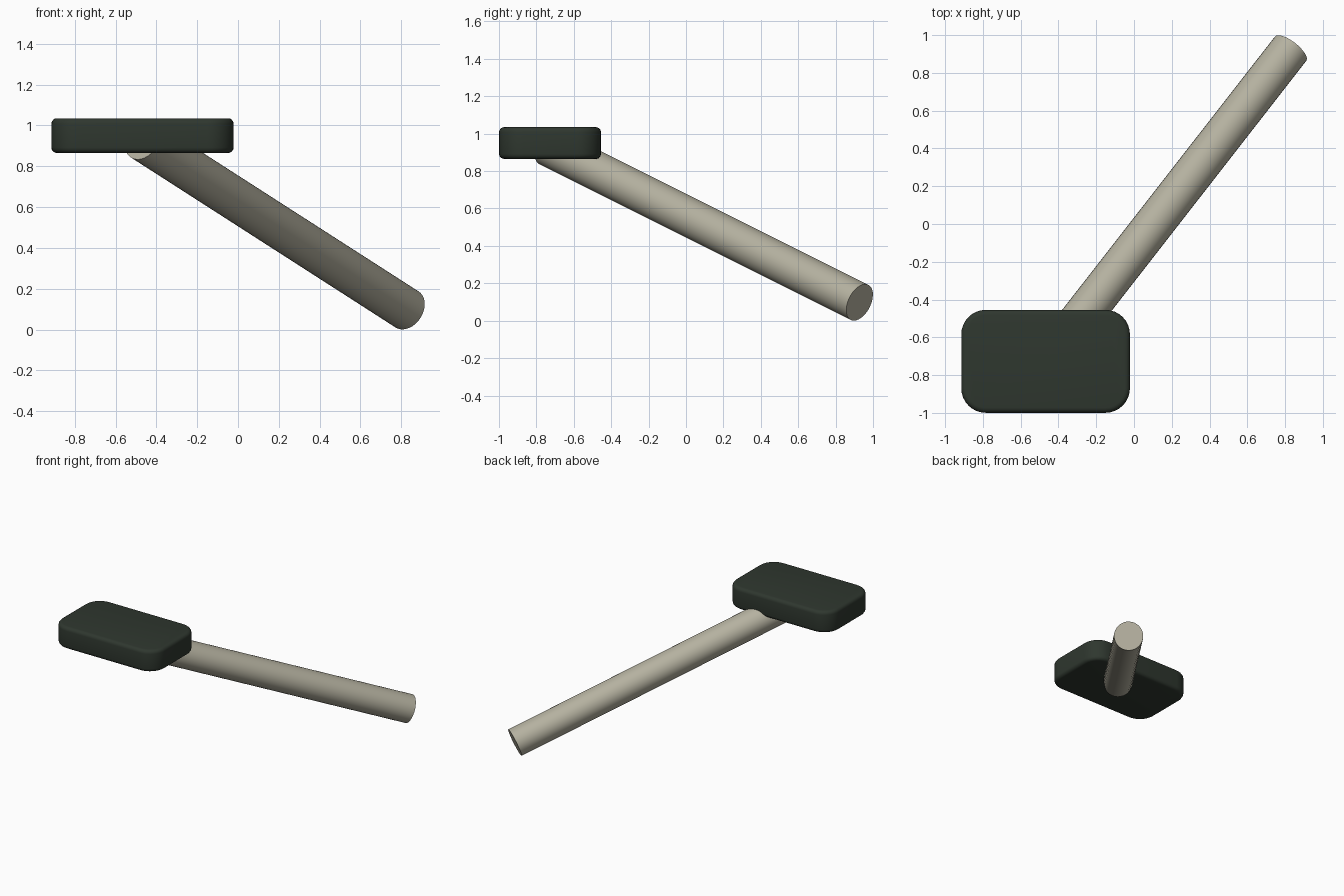
import bpy
import bmesh
import math
from mathutils import Vector

old = bpy.data.objects.get("Cube")
if old:
    bpy.data.objects.remove(old, do_unlink=True)


def material(name, rgb):
    mat = bpy.data.materials.new(name)
    mat.use_nodes = True
    mat.diffuse_color = (*rgb, 1)
    bsdf = mat.node_tree.nodes["Principled BSDF"]
    bsdf.inputs["Base Color"].default_value = (*rgb, 1)
    bsdf.inputs["Roughness"].default_value = 0.7
    return mat


dark_green = material("dark green", (0.028, 0.038, 0.028))
pale_stone = material("pale stone", (0.46, 0.44, 0.35))

# Block head: rounded in plan, with softened rims
size = Vector((0.893, 0.545, 0.17))
bm = bmesh.new()
bmesh.ops.create_cube(bm, size=1)
bmesh.ops.scale(bm, vec=size, verts=bm.verts)
upright = [e for e in bm.edges if abs(e.verts[0].co.z - e.verts[1].co.z) > 0.1]
bmesh.ops.bevel(bm, geom=upright, offset=0.13, segments=8, profile=0.5, affect='EDGES')
rims = [e for e in bm.edges if abs(e.verts[0].co.z - e.verts[1].co.z) < 0.01]
bmesh.ops.bevel(bm, geom=rims, offset=0.027, segments=4, profile=0.5, affect='EDGES')
for face in bm.faces:
    face.smooth = True
mesh = bpy.data.meshes.new("head_block")
bm.to_mesh(mesh)
bm.free()
head = bpy.data.objects.new("head_block", mesh)
head.location = (-0.468, -0.727, 0.95)
head.data.materials.append(dark_green)
bpy.context.collection.objects.link(head)

# Sloping round handle, from inside the head to the ground
start = Vector((-0.468, -0.738, 0.931))
end = Vector((0.829, 0.928, 0.098))
axis = end - start
bpy.ops.mesh.primitive_cylinder_add(vertices=32, radius=0.105, depth=axis.length,
                                    location=(start + end) / 2)
handle = bpy.context.object
handle.name = "handle"
handle.rotation_euler = axis.to_track_quat('Z', 'Y').to_euler()
handle.data.materials.append(pale_stone)
bpy.ops.object.shade_smooth_by_angle(angle=math.radians(40))
